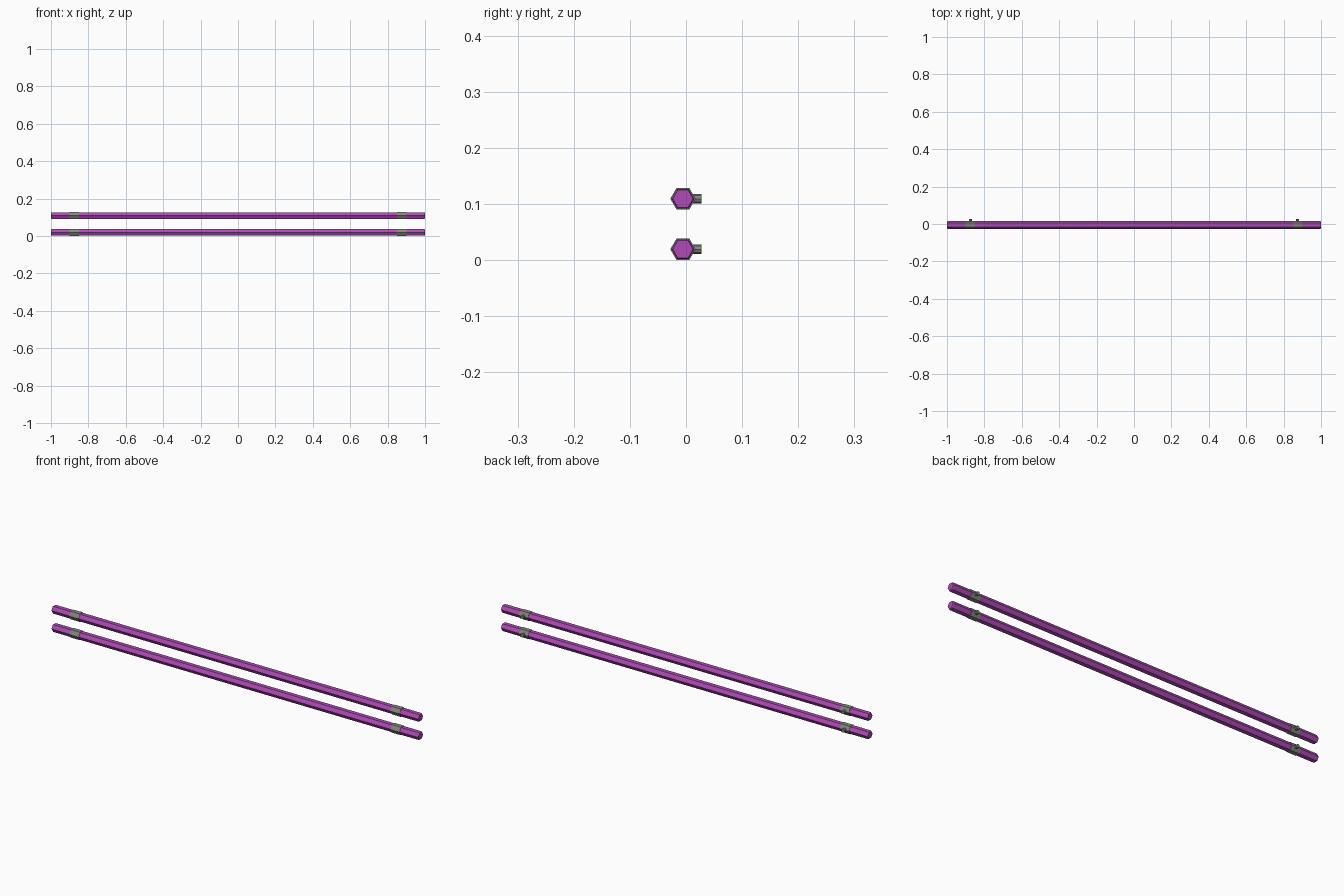
import bpy, math
from mathutils import Matrix

if "Cube" in bpy.data.objects:
    bpy.data.objects.remove(bpy.data.objects["Cube"])

def material(name, rgb):
    m = bpy.data.materials.new(name)
    m.diffuse_color = (*rgb, 1)
    m.use_nodes = True
    m.node_tree.nodes["Principled BSDF"].inputs["Base Color"].default_value = m.diffuse_color
    return m

purple = material("purple_tube", (0.42, 0.07, 0.46))
grey = material("grey_metal", (0.24, 0.24, 0.22))
AXIS_Y = -0.0055

def prism(name, loc, axis, rings, sides, mat):
    """Lathe of (position, radius) rings along the x or y axis, capped."""
    verts, faces = [], []
    for t, r in rings:
        for i in range(sides):
            a = 2 * math.pi * i / sides
            u, v = r * math.cos(a), r * math.sin(a)
            verts.append((t, u, v) if axis == "x" else (v, t, u))
    for k in range(len(rings) - 1):
        for i in range(sides):
            j = (i + 1) % sides
            faces.append((k*sides + i, (k+1)*sides + i, (k+1)*sides + j, k*sides + j)[::-1])
    faces.append(tuple(range(sides))[::-1])
    faces.append(tuple((len(rings)-1)*sides + i for i in range(sides)))
    me = bpy.data.meshes.new(name)
    me.from_pydata(verts, [], faces)
    me.materials.append(mat)
    ob = bpy.data.objects.new(name, me)
    ob.location = loc
    bpy.context.collection.objects.link(ob)
    return ob

for row, z in (("lower", 0.0195), ("upper", 0.1095)):
    # long hexagonal tube with chamfered ends
    prism(row + "_tube", (0, AXIS_Y, z), "x",
          [(-1, 0.018), (-0.996, 0.0205), (0.996, 0.0205), (1, 0.018)], 6, purple)
    for side, x in (("left", -0.875), ("right", 0.875)):
        # clamp sleeve and its mounting stub
        prism(f"{row}_{side}_clamp", (x, AXIS_Y, z), "x",
              [(-0.025, 0.0225), (0.025, 0.0225)], 6, grey)
        prism(f"{row}_{side}_stub", (x, AXIS_Y, z), "y",
              [(0.01, 0.0085), (0.033, 0.0085)], 8, grey)
